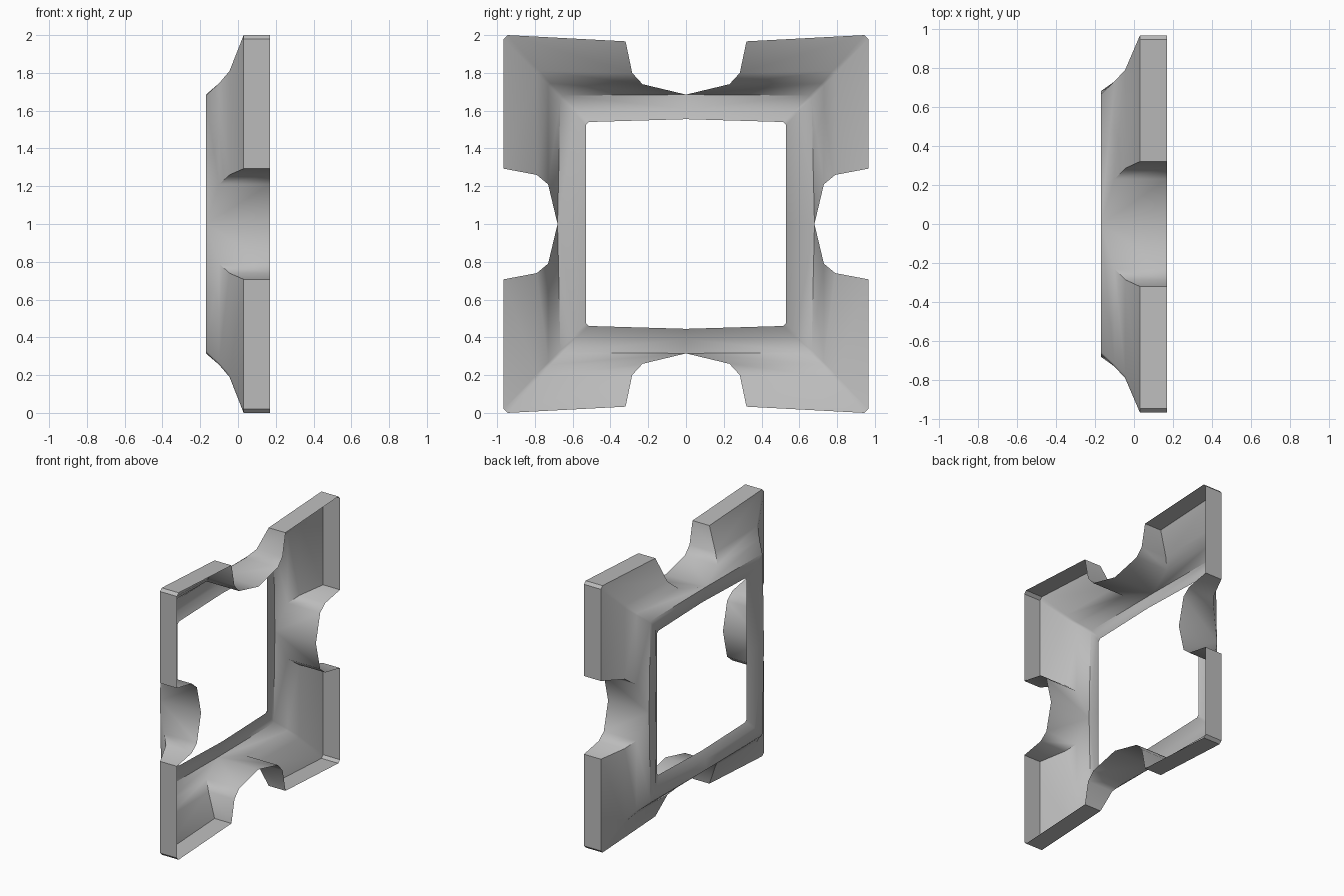
import bpy
import bmesh

cube = bpy.data.objects.get("Cube")
if cube:
    bpy.data.objects.remove(cube)

grey = bpy.data.materials.new("plain_grey")
grey.use_nodes = True
grey.diffuse_color = (0.5, 0.5, 0.5, 1)
grey.node_tree.nodes["Principled BSDF"].inputs["Base Color"].default_value = (0.5, 0.5, 0.5, 1)

OPEN_X = 0.17   # rim plane of the open side
# Rings from the opening out to the rim:
# depth x, top middle (y, z), corner (y, z), chamfer, side middle (y, z)
rings = [
    (-0.13, (0, 0.555), (0.53, 0.54), 0.015, (0.53, 0)),
    (-0.16, (0, 0.61), (0.585, 0.595), 0.012, (0.59, 0)),
    (-0.17, (0, 0.685), (0.665, 0.68), 0.012, (0.68, 0)),
    (-0.10, (0.23, 0.74), (0.73, 0.745), 0.012, (0.73, 0.21)),
    (-0.045, (0.285, 0.80), (0.79, 0.81), 0.015, (0.79, 0.26)),
    (0.03, (0.32, 0.967), (0.965, 1.0), 0.02, (0.965, 0.293)),
    (OPEN_X, (0.32, 0.967), (0.965, 1.0), 0.02, (0.965, 0.293)),
]
CREST = 2       # ring where the notches reach their tip

bm = bmesh.new()

# One quarter of the dish, lip and outer wall
grid = []
for x, top, (cy, cz), h, side in rings:
    outline = [top, (cy - h, cz), (cy, cz - h), side]
    grid.append([bm.verts.new((x, y, z)) for y, z in outline])
for a, b in zip(grid, grid[1:]):
    for i in range(3):
        bm.faces.new((a[i], a[i + 1], b[i + 1], b[i]))

# Notch walls, running straight back to the rim plane
for column in (0, 3):
    edge = [row[column] for row in grid[CREST:-1]]
    back = [bm.verts.new((OPEN_X, v.co.y, v.co.z)) for v in edge]
    for i in range(len(edge) - 1):
        bm.faces.new((edge[i], edge[i + 1], back[i + 1], back[i]))

# Mirror the quarter across both middle planes
for axis in (1, 2):
    copy = bmesh.ops.duplicate(bm, geom=bm.verts[:] + bm.edges[:] + bm.faces[:])["geom"]
    for v in copy:
        if isinstance(v, bmesh.types.BMVert):
            v.co[axis] *= -1
bmesh.ops.remove_doubles(bm, verts=bm.verts[:], dist=0.0005)

# Face the shell outwards
bmesh.ops.recalc_face_normals(bm, faces=bm.faces[:])
if sum(f.normal.x * f.calc_area() for f in bm.faces) > 0:
    bmesh.ops.reverse_faces(bm, faces=bm.faces[:])

mesh = bpy.data.meshes.new("notched_frame")
bm.to_mesh(mesh)
bm.free()
mesh.materials.append(grey)
frame = bpy.data.objects.new("notched_frame", mesh)
frame.location.z = 1
bpy.context.collection.objects.link(frame)

bpy.ops.object.select_all(action="DESELECT")
frame.select_set(True)
bpy.context.view_layer.objects.active = frame
bpy.ops.object.shade_smooth_by_angle(angle=0.75)
